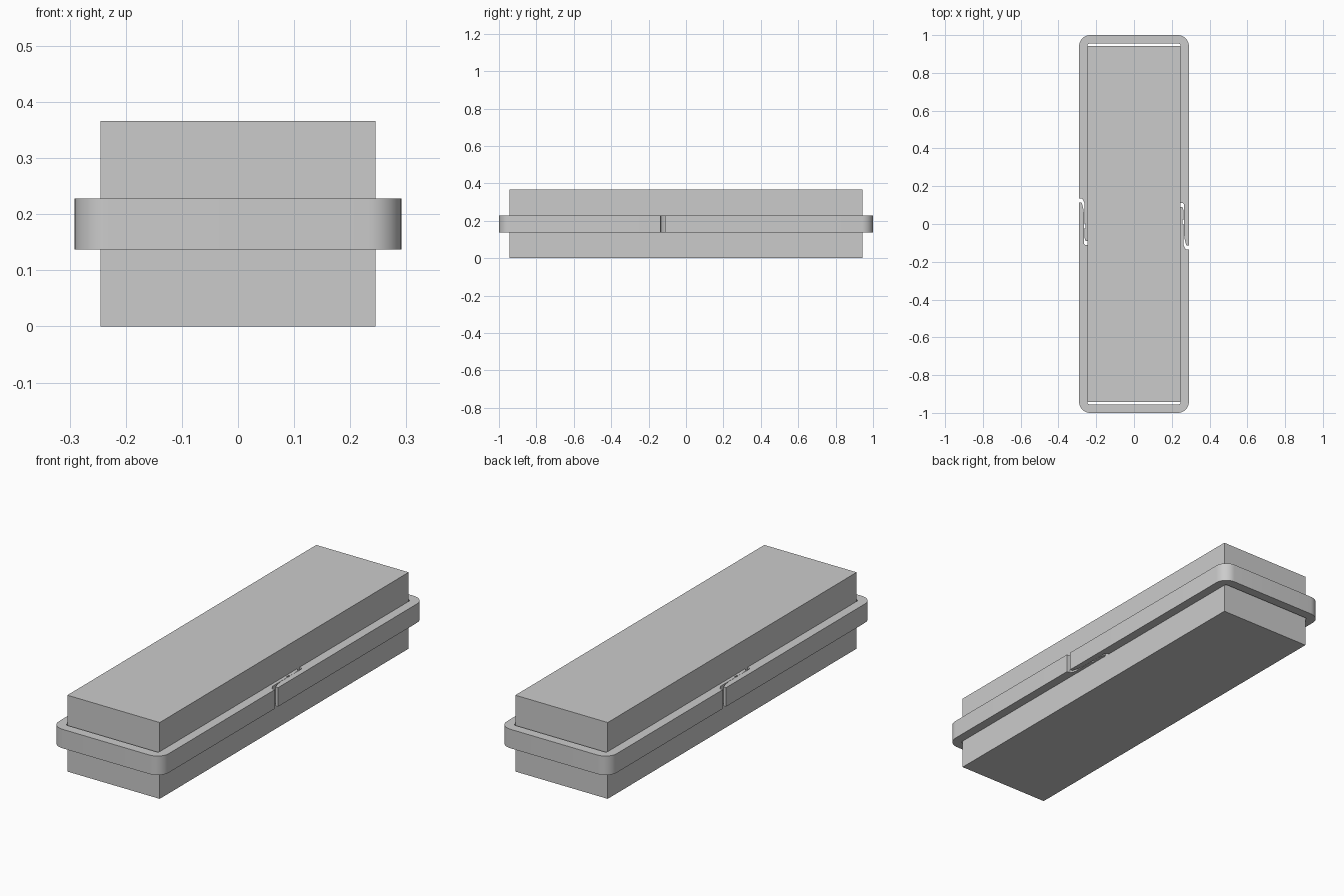
import bpy
import bmesh
from math import cos, sin, pi, radians

cube = bpy.data.objects.get("Cube")
if cube:
    bpy.data.objects.remove(cube, do_unlink=True)

grey = bpy.data.materials.new("plain_grey")
grey.use_nodes = True
colour = (0.6, 0.6, 0.6, 1)
grey.diffuse_color = colour
grey.node_tree.nodes["Principled BSDF"].inputs["Base Color"].default_value = colour

BODY_X, BODY_Y, BODY_TOP = 0.245, 0.943, 0.366
OUT_X, OUT_Y, OUT_R = 0.291, 1.0, 0.06
IN_X, IN_Y, IN_R = 0.247, 0.955, 0.012
RING_Z0, RING_Z1 = 0.137, 0.228


def prism(name, outline, z0, z1):
    """Extrude a flat outline between two heights."""
    bm = bmesh.new()
    face = bm.faces.new([bm.verts.new((x, y, z0)) for x, y in outline])
    up = bmesh.ops.extrude_face_region(bm, geom=[face])["geom"]
    bmesh.ops.translate(bm, vec=(0, 0, z1 - z0),
                        verts=[v for v in up if isinstance(v, bmesh.types.BMVert)])
    bmesh.ops.recalc_face_normals(bm, faces=bm.faces)
    mesh = bpy.data.meshes.new(name)
    bm.to_mesh(mesh)
    bm.free()
    mesh.materials.append(grey)
    obj = bpy.data.objects.new(name, mesh)
    bpy.context.collection.objects.link(obj)
    return obj


def corner(cx, cy, r, start, steps=10):
    """Quarter-circle points, counter-clockwise from the start angle."""
    return [(cx + r * cos(start + pi / 2 * i / steps),
             cy + r * sin(start + pi / 2 * i / steps)) for i in range(steps + 1)]


# Clamped block
prism("block", [(-BODY_X, -BODY_Y), (BODY_X, -BODY_Y),
                (BODY_X, BODY_Y), (-BODY_X, BODY_Y)], 0, BODY_TOP)

# Half ring: outer hook arm on one side, inner hook arm on the other
outer = (corner(OUT_X - OUT_R, OUT_Y - OUT_R, OUT_R, 0)
         + corner(-OUT_X + OUT_R, OUT_Y - OUT_R, OUT_R, pi / 2))
inner = (corner(IN_X - IN_R, IN_Y - IN_R, IN_R, 0, 4)
         + corner(-IN_X + IN_R, IN_Y - IN_R, IN_R, pi / 2, 4))
inner_arm = [(-OUT_X, 0.136), (-0.274, 0.134), (-0.268, 0.122), (-0.263, 0.112),
             (-0.263, 0), (-0.256, 0), (-0.256, -0.02), (-0.263, -0.02),
             (-0.263, -0.072), (-0.256, -0.09), (-IN_X, -0.09)]
outer_arm = [(IN_X, 0.112), (0.258, 0.112), (0.264, 0.104), (0.264, -0.05),
             (0.269, -0.085), (0.277, -0.113), (OUT_X, -0.113)]
outline = outer + inner_arm + inner[::-1] + outer_arm

# The two halves interlock, one turned half a turn
for name, turn in (("back_half_ring", 1), ("front_half_ring", -1)):
    half = prism(name, [(x * turn, y * turn) for x, y in outline], RING_Z0, RING_Z1)
    bpy.ops.object.select_all(action="DESELECT")
    half.select_set(True)
    bpy.context.view_layer.objects.active = half
    bpy.ops.object.shade_smooth_by_angle(angle=radians(30))
